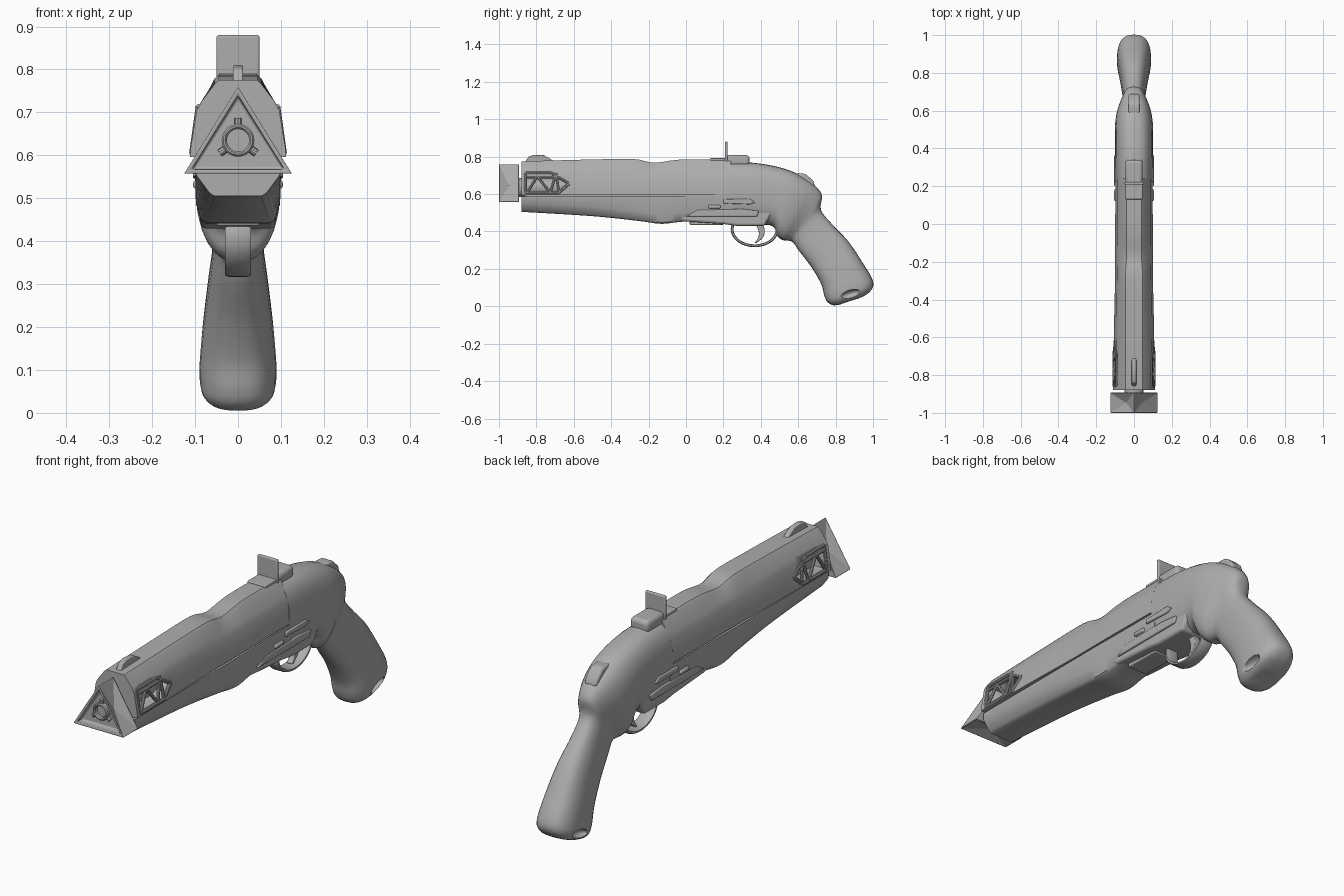
import bpy, bmesh, math
from mathutils import Vector

if "Cube" in bpy.data.objects:
    bpy.data.objects.remove(bpy.data.objects["Cube"])

GREY = bpy.data.materials.new("plain_grey")
GREY.diffuse_color = (0.42, 0.42, 0.42, 1)
GREY.use_nodes = True
GREY.node_tree.nodes["Principled BSDF"].inputs["Base Color"].default_value = GREY.diffuse_color


def finish(name, bm, bevel=0.0, angle=35):
    bmesh.ops.recalc_face_normals(bm, faces=bm.faces)
    me = bpy.data.meshes.new(name)
    bm.to_mesh(me)
    bm.free()
    me.materials.append(GREY)
    ob = bpy.data.objects.new(name, me)
    bpy.context.collection.objects.link(ob)
    bpy.ops.object.select_all(action='DESELECT')
    ob.select_set(True)
    bpy.context.view_layer.objects.active = ob
    bpy.ops.object.shade_smooth_by_angle(angle=math.radians(angle))
    if bevel:
        m = ob.modifiers.new("bevel", 'BEVEL')
        m.width, m.segments, m.limit_method = bevel, 3, 'ANGLE'
    return ob


def smooth_path(rows, steps=5):
    """Catmull-Rom interpolation of rows of numbers."""
    out = []
    for i in range(len(rows) - 1):
        a, b, c, d = (rows[max(0, min(len(rows) - 1, i + k))] for k in (-1, 0, 1, 2))
        for s in range(steps):
            t = s / steps
            out.append([0.5 * (2 * q + (r - p) * t + (2 * p - 5 * q + 4 * r - u) * t * t
                               + (3 * q - p - 3 * r + u) * t ** 3)
                        for p, q, r, u in zip(a, b, c, d)])
    return out + [list(rows[-1])]


def loft(name, rings, bevel=0.0, angle=35):
    bm = bmesh.new()
    vs = [[bm.verts.new(p) for p in ring] for ring in rings]
    n = len(rings[0])
    for a, b in zip(vs, vs[1:]):
        for i in range(n):
            bm.faces.new((a[i], a[(i + 1) % n], b[(i + 1) % n], b[i]))
    bm.faces.new(vs[0])
    bm.faces.new(vs[-1])
    return finish(name, bm, bevel, angle)


def mirrored_ring(y, half):
    return [(x, y, z) for x, z in half] + [(-x, y, z) for x, z in reversed(half)]


def prism(name, yz, x0, x1, bevel=0.0):
    return loft(name, [[(x, y, z) for y, z in yz] for x in (x0, x1)], bevel)


def box(name, lo, hi, bevel=0.0):
    (x0, y0, z0), (x1, y1, z1) = lo, hi
    return prism(name, [(y0, z0), (y1, z0), (y1, z1), (y0, z1)], x0, x1, bevel)


def bars(name, pairs, r):
    bm = bmesh.new()
    for p, q in pairs:
        p, q = Vector(p), Vector(q)
        m = (q - p).to_track_quat('Z', 'Y').to_matrix().to_4x4()
        m.translation = (p + q) / 2
        bmesh.ops.create_cone(bm, cap_ends=True, segments=10, radius1=r, radius2=r,
                              depth=(q - p).length, matrix=m)
    return finish(name, bm)


def cut(target, cutter):
    cutter.hide_render = True
    cutter.hide_set(True)
    m = target.modifiers.new("cut", 'BOOLEAN')
    m.operation, m.object, m.solver = 'DIFFERENCE', cutter, 'EXACT'


# receiver and grip: one smooth body, rows are top y,z / bottom y,z / half width
body = [(.23, .77, .23, .44, .098), (.35, .768, .36, .435, .1), (.47, .75, .46, .43, .1),
        (.57, .72, .49, .375, .1), (.65, .675, .515, .355, .09), (.70, .635, .54, .352, .073),
        (.727, .59, .56, .348, .06), (.722, .515, .578, .335, .056), (.78, .44, .605, .295, .06),
        (.865, .35, .67, .21, .072), (.94, .24, .722, .12, .084), (1.0, .135, .74, .055, .09),
        (.985, .08, .757, .022, .084), (.93, .045, .785, .006, .06), (.88, .03, .82, .008, .02)]
rings = []
for ty, tz, by, bz, hx in smooth_path(body):
    ring = []
    for i in range(32):
        a = 2 * math.pi * i / 32
        c, s = math.cos(a), math.sin(a)
        u = math.copysign(abs(c) ** .78, c)
        v = math.copysign(abs(s) ** .78, s)
        ring.append((hx * u, (ty + by) / 2 + (ty - by) / 2 * v, (tz + bz) / 2 + (tz - bz) / 2 * v))
    rings.append(ring)
grip = loft("receiver_and_grip", rings, angle=50)

# hollows at the butt
bm = bmesh.new()
for sx in (-1, 1):
    geo = bmesh.ops.create_uvsphere(bm, u_segments=20, v_segments=12, radius=1)["verts"]
    for v in geo:
        v.co = (v.co.x * .03 + sx * .088, v.co.y * .05 + .88, v.co.z * .022 + v.co.y * .012 + .065)
cut(grip, finish("butt_hollow_cutter", bm))

# hammer spur at the back of the receiver
prism("hammer_spur", [(.55, .70), (.6, .712), (.64, .708), (.68, .67), (.69, .64), (.6, .64)],
      -.03, .03, .01)

# barrel shroud: y / base width / shoulder width, z / top width, z
shroud_rows = [(-.88, .112, .096, .705, .045, .775), (-.5, .105, .093, .71, .045, .785),
               (-.28, .1, .09, .70, .045, .787), (-.17, .1, .088, .70, .04, .768),
               (-.02, .1, .09, .70, .04, .785), (.24, .097, .089, .70, .04, .784)]
shroud = loft("barrel_shroud",
              [mirrored_ring(y, [(wb, .596), (wb - .002, .62), (wm, zs), (wm - .012, zs + .022),
                                 (wt + .01, zt - .01), (wt, zt)])
               for y, wb, wm, zs, wt, zt in smooth_path(shroud_rows)], angle=40)
vent = [(-.858, .606), (-.858, .712), (-.72, .712), (-.625, .655), (-.68, .606)]
cut(shroud, prism("vent_cutter", vent, -.2, .2))

# truss bars across the side vents
zigzag = [(-.85, .606), (-.795, .695), (-.725, .606), (-.695, .712), (-.68, .612), (-.63, .655)]
truss = list(zip(zigzag, zigzag[1:])) + list(zip(vent, vent[1:] + vent[:1]))
truss.append(((-.85, .692), (-.70, .692)))
for sx, side in ((1, "right"), (-1, "left")):
    bars(side + "_vent_truss",
         [[(sx * (.107 - (z - .6) * .14), y, z) for y, z in pq] for pq in truss], .0075)

# forend under the barrel: y / bottom width, z / top width
fore_rows = [(-.88, .055, .505, .1), (-.5, .062, .482, .1), (-.25, .07, .456, .1),
             (-.13, .075, .441, .1), (0, .07, .453, .098), (.25, .065, .45, .096)]
loft("forend", [mirrored_ring(y, [(wb, zb), (wb + .012, zb + .008), (wt - .002, zb + .05),
                                  (wt, .588)])
                for y, wb, zb, wt in smooth_path(fore_rows)], angle=40)
box("seam_strip", (-.09, -.86, .585), (.09, .25, .6))

# barrel tube: hollow at the muzzle
profile = [(-.6, .05), (-.9, .05), (-.9, .038), (-.985, .038), (-.99, .034), (-.99, .03),
           (-.985, .026), (-.91, .026)]
loft("barrel_tube", [[(r * math.cos(k * math.pi / 16), y, .635 + r * math.sin(k * math.pi / 16))
                      for k in range(32)] for y, r in profile])

# triangular muzzle: pyramidal dents on the sides, recessed front
bm = bmesh.new()
tri = [(-.128, .556), (.128, .556), (0, .762)]
f, b = ([bm.verts.new((x, y, z)) for x, z in tri] for y in (-1, -.893))
front = bm.faces.new(f)
back = bm.faces.new(b)
sides = [bm.faces.new((f[i], f[(i + 1) % 3], b[(i + 1) % 3], b[i])) for i in range(3)]
bmesh.ops.recalc_face_normals(bm, faces=bm.faces)
bmesh.ops.poke(bm, faces=sides, offset=-.026)
bmesh.ops.inset_region(bm, faces=[front], thickness=.022, depth=0)
bmesh.ops.inset_region(bm, faces=[front], thickness=.004, depth=-.03)
finish("muzzle_frame", bm, .007, 25)
bars("muzzle_spokes", [((.03 * math.cos(a), -.975, .635 + .03 * math.sin(a)),
                        (.052 * math.cos(a), -.975, .635 + .052 * math.sin(a)))
                       for a in (math.radians(d) for d in (90, 215, 325))], .009)

# sights
prism("front_sight", [(-.86, .77), (-.84, .802), (-.81, .81), (-.76, .808), (-.72, .785),
                      (-.7, .77)], -.012, .012, .004)
box("rear_sight_base", (-.046, .21, .75), (.046, .34, .808), .018)
box("rear_sight_tab", (-.05, .208, .77), (.05, .222, .88), .005)
box("rear_sight_rail", (-.045, .13, .77), (.045, .22, .792), .004)

# lower frame with a slot in its underside
frame = prism("lower_frame", [(-.06, .5), (-.02, .455), (.2, .44), (.27, .43), (.42, .43),
                              (.46, .5), (.4, .575), (.2, .58), (-.02, .575)], -.088, .088, .012)
box("loading_plate", (-.05, .02, .435), (.05, .2, .46), .006)
for sx, side in ((1, "right"), (-1, "left")):
    x0, x1 = sorted((sx * .08, sx * .105))
    prism(side + "_side_rail", [(.2, .55), (.2, .572), (.34, .575), (.37, .555), (.34, .545)],
          x0, x1, .005)
    box(side + "_side_button", (x0, .12, .522), (x1, .185, .542), .008)
    prism(side + "_frame_plate", [(.0, .48), (.38, .48), (.39, .51), (.3, .52), (.06, .515)],
          *sorted((sx * .08, sx * .098)), .006)

# trigger guard ribbon
guard = []
for k in range(25):
    a = math.radians(150 + k * 235 / 24)
    c, s = math.cos(a), math.sin(a)
    guard.append([(x, .367 + (.12 + o) * c, .412 + (.088 + o) * s)
                  for x, o in ((-.03, -.004), (-.02, -.007), (.02, -.007), (.03, -.004),
                               (.03, .004), (.02, .008), (-.02, .008), (-.03, .004))])
loft("trigger_guard", guard)

# trigger blade
blade = smooth_path([(.385, .45, .022), (.403, .41, .017), (.4, .37, .013), (.372, .338, .006)])
loft("trigger", [[(-.014, y - w, z), (.014, y - w, z), (.014, y + w, z), (-.014, y + w, z)]
                 for y, z, w in blade], .003)
